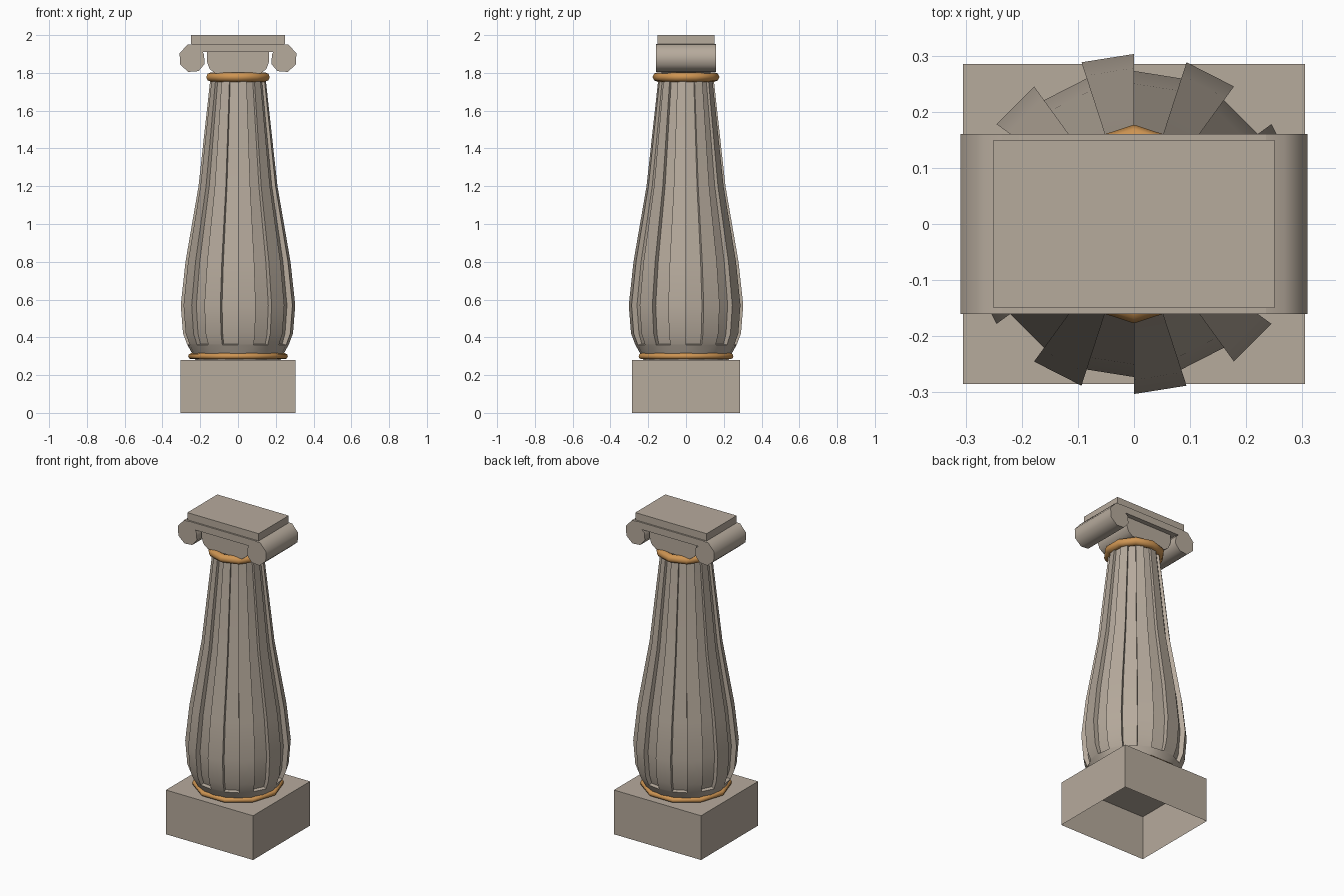
import bpy, bmesh, math
from math import sin, cos, radians, pi

if "Cube" in bpy.data.objects:
    bpy.data.objects.remove(bpy.data.objects["Cube"])


def material(name, rgb):
    m = bpy.data.materials.new(name)
    m.diffuse_color = (*rgb, 1)
    m.use_nodes = True
    m.node_tree.nodes["Principled BSDF"].inputs["Base Color"].default_value = m.diffuse_color
    return m


STONE = material("warm grey stone", (0.47, 0.405, 0.335))
GOLD = material("golden bronze", (0.62, 0.30, 0.085))


def finish(name, bm, mat, smooth=None):
    bmesh.ops.remove_doubles(bm, verts=bm.verts, dist=0.0001)
    bmesh.ops.recalc_face_normals(bm, faces=bm.faces)
    me = bpy.data.meshes.new(name)
    bm.to_mesh(me)
    bm.free()
    me.materials.append(mat)
    ob = bpy.data.objects.new(name, me)
    bpy.context.collection.objects.link(ob)
    if smooth:
        bpy.ops.object.select_all(action='DESELECT')
        ob.select_set(True)
        bpy.context.view_layer.objects.active = ob
        bpy.ops.object.shade_smooth_by_angle(angle=radians(smooth))
    return ob


def box(name, hx, hy, z0, z1, open_bottom=False):
    bm = bmesh.new()
    bmesh.ops.create_cube(bm, size=1)
    for v in bm.verts:
        v.co = (v.co.x * 2 * hx, v.co.y * 2 * hy, z1 if v.co.z > 0 else z0)
    if open_bottom:
        low = [f for f in bm.faces if f.calc_center_median().z < z0 + 0.001]
        bmesh.ops.delete(bm, geom=low, context='FACES_ONLY')
    return finish(name, bm, STONE)


def extrude_xz(name, pts, hy, smooth=None):
    """Closed x-z outline pushed through from -hy to hy."""
    bm = bmesh.new()
    a = [bm.verts.new((x, -hy, z)) for x, z in pts]
    b = [bm.verts.new((x, hy, z)) for x, z in pts]
    n = len(pts)
    caps = [bm.faces.new(a), bm.faces.new(b[::-1])]
    for i in range(n):
        bm.faces.new((a[i], b[i], b[(i + 1) % n], a[(i + 1) % n]))
    bmesh.ops.triangulate(bm, faces=caps)
    return finish(name, bm, STONE, smooth)


def lofted(name, rings, mat, closed=False, smooth=40):
    bm = bmesh.new()
    vs = [[bm.verts.new(p) for p in r] for r in rings]
    n = len(vs[0])
    for i in range(len(vs) if closed else len(vs) - 1):
        r, s = vs[i], vs[(i + 1) % len(vs)]
        for j in range(n):
            k = (j + 1) % n
            bm.faces.new((r[j], r[k], s[k], s[j]))
    return finish(name, bm, mat, smooth)


def ring(name, major, mr, mz, z, start):
    """Ten sided rounded ring."""
    rings = []
    for i in range(10):
        a = radians(start + 36 * i)
        rings.append([((major + mr * cos(t)) * cos(a), (major + mr * cos(t)) * sin(a),
                       z + mz * sin(t)) for t in [2 * pi * j / 8 for j in range(8)]])
    lofted(name, rings, mat=GOLD, closed=True, smooth=50)


# plinth, open underneath
box("plinth", 0.305, 0.285, 0, 0.28, open_bottom=True)

# fluted shaft: ten raised strips, ten sunken strips
profile = [(0.28, 0.225, 1), (0.31, 0.24, 1), (0.36, 0.268, 1), (0.365, 0.27, 0.91),
           (0.42, 0.291, 0.9), (0.57, 0.303, 0.9), (0.8, 0.278, 0.9),
           (1.2, 0.209, 0.9), (1.8, 0.143, 0.9)]
shaft = []
for z, r, f in profile:
    sec = []
    for k in range(10):
        for deg, m in ((90, 1), (108, 1), (108, f), (126, f)):
            a = radians(deg + 36 * k)
            sec.append((r * m * cos(a), r * m * sin(a), z))
    shaft.append(sec)
lofted("fluted_shaft", shaft, STONE, smooth=35)

# bronze rings
ring("lower_ring", 0.248, 0.016, 0.016, 0.30, 0)
ring("upper_ring", 0.15, 0.027, 0.025, 1.778, 90)

# capital: bell block, band, slab on top
half = [(0.165, 1.92), (0.165, 1.86), (0.15, 1.82), (0.12, 1.797)]
extrude_xz("capital_bell", half + [(-x, z) for x, z in half[::-1]], 0.13, 40)
box("capital_band", 0.235, 0.16, 1.91, 1.954)
box("top_slab", 0.25, 0.15, 1.954, 2.0)

# scrolls at both ends of the band
for side, label in ((-1, "left"), (1, "right")):
    cx, cz = 0.235, 1.872

    def at(r, deg):
        a = radians(deg)
        return (side * (cx + r * cos(a)), cz + r * sin(a))

    outer, inner = [], []
    for i in range(16):
        r = 0.089 - 0.0042 * i
        deg = 112.5 - 45 * i
        outer.append(at(r, deg))
        inner.append(at(max(r - 0.02, 0.008), deg))
    extrude_xz("scroll_" + label, outer + inner[::-1], 0.16, 50)
    core = [at(0.083 - 0.0042 * i, 112.5 - 45 * i) for i in range(8)]
    extrude_xz("scroll_core_" + label, core, 0.14, 50)
    extrude_xz("scroll_eye_" + label, [at(0.018, 45 * i) for i in range(8)], 0.16, 50)
